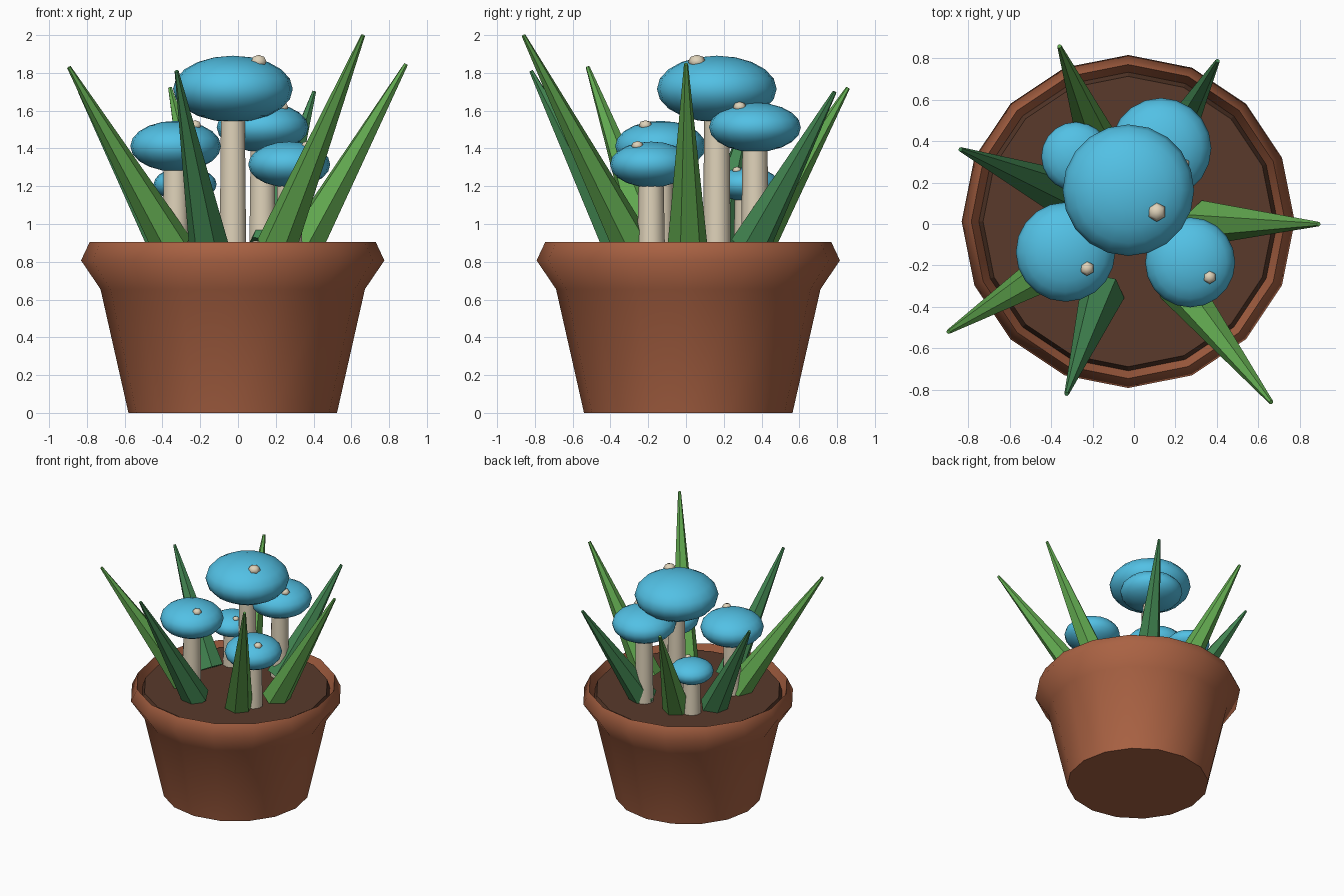
import bpy, bmesh, math
from mathutils import Vector, Matrix

cube = bpy.data.objects.get("Cube")
if cube:
    bpy.data.objects.remove(cube)


def material(name, rgb):
    m = bpy.data.materials.new(name)
    m.use_nodes = True
    m.diffuse_color = (*rgb, 1)
    bsdf = next(n for n in m.node_tree.nodes if n.type == 'BSDF_PRINCIPLED')
    bsdf.inputs["Base Color"].default_value = (*rgb, 1)
    return m


terracotta = material("terracotta", (0.40, 0.122, 0.056))
earth = material("dark earth", (0.10, 0.042, 0.024))
blue = material("cap blue", (0.085, 0.53, 0.78))
cream = material("stem cream", (0.74, 0.65, 0.49))
light_green = material("leaf green", (0.122, 0.40, 0.080))
deep_green = material("deep leaf green", (0.055, 0.24, 0.084))

CENTRE = Vector((-0.028, 0.012, 0))
SOIL_Z = 0.87


def make(name, bm, mat, angle=None):
    """Turn a bmesh into an object, smooth below the given angle."""
    bmesh.ops.recalc_face_normals(bm, faces=bm.faces[:])
    me = bpy.data.meshes.new(name)
    bm.to_mesh(me)
    bm.free()
    me.materials.append(mat)
    ob = bpy.data.objects.new(name, me)
    bpy.context.collection.objects.link(ob)
    if angle:
        bpy.ops.object.select_all(action='DESELECT')
        ob.select_set(True)
        bpy.context.view_layer.objects.active = ob
        bpy.ops.object.shade_smooth_by_angle(angle=math.radians(angle))
    return ob


def lathe(name, profile, sides, mat, angle=None):
    """Stack rings of (radius, z) around the pot centre, closing the ends."""
    bm = bmesh.new()
    rings = []
    for r, z in profile:
        turns = [2 * math.pi * i / sides for i in range(sides)]
        rings.append([bm.verts.new(CENTRE + Vector((r * math.cos(a), r * math.sin(a), z)))
                      for a in turns])
    for low, high in zip(rings, rings[1:]):
        for i in range(sides):
            j = (i + 1) % sides
            bm.faces.new((low[i], low[j], high[j], high[i]))
    bm.faces.new(rings[0])
    bm.faces.new(rings[-1])
    return make(name, bm, mat, angle)


def rod(name, start, end, r1, r2, sides, mat, twist=0, angle=None):
    """Tapered rod between two points, twisted about its axis."""
    axis = end - start
    place = (Matrix.Translation((start + end) / 2)
             @ axis.to_track_quat('Z', 'Y').to_matrix().to_4x4()
             @ Matrix.Rotation(math.radians(twist), 4, 'Z'))
    bm = bmesh.new()
    bmesh.ops.create_cone(bm, cap_ends=True, segments=sides, radius1=r1, radius2=r2,
                          depth=axis.length, matrix=place)
    return make(name, bm, mat, angle)


def ball(name, centre, width, height, segments, rings, mat, angle):
    """Flattened sphere."""
    bm = bmesh.new()
    size = Matrix.Diagonal((width, width, height, 1))
    bmesh.ops.create_uvsphere(bm, u_segments=segments, v_segments=rings, radius=1,
                              matrix=Matrix.Translation(centre) @ size)
    return make(name, bm, mat, angle)


# Pot with flared rim, and soil
lathe("pot", [(0.552, 0), (0.70, 0.655), (0.803, 0.807), (0.757, 0.905), (0.72, 0.80)],
      16, terracotta, 60)
lathe("soil", [(0.72, 0.80), (0.70, SOIL_Z)], 16, earth)

# Mushrooms: cap centre, cap radius, cap half height
mushrooms = {
    "tall": ((-0.027, 0.163, 1.715), 0.317, 0.176),
    "front_left": ((-0.33, -0.135, 1.412), 0.24, 0.134),
    "front_right": ((0.271, -0.185, 1.315), 0.217, 0.121),
    "back_right": ((0.13, 0.365, 1.512), 0.243, 0.131),
    "back_left": ((-0.28, 0.325, 1.21), 0.167, 0.091),
}
for name, (pos, r, h) in mushrooms.items():
    top = Vector(pos)
    foot = Vector((top.x, top.y, SOIL_Z - 0.03))
    rod(name + "_stem", foot, top, 0.074, 0.065, 10, cream, angle=50)
    ball(name + "_cap", top, r, h, 20, 10, blue, 60)
    spot = top + Vector((0.43 * r, -0.33 * r, 0.82 * h))
    ball(name + "_spot", spot, 0.15 * r, 0.115 * r, 6, 4, cream, 80)

# Spiky leaves leaning outward, alternating greens
tips = [(0.89, 0.0, 1.847), (0.403, 0.787, 1.70), (-0.36, 0.857, 1.72), (-0.837, 0.36, 1.70),
        (-0.895, -0.52, 1.83), (-0.325, -0.82, 1.81), (0.662, -0.86, 1.998)]
for i, tip in enumerate(tips):
    tip = Vector(tip)
    outward = tip - CENTRE
    outward.z = 0
    root = CENTRE + outward.normalized() * 0.37
    root.z = SOIL_Z + 0.005
    rod(f"leaf_{i + 1}", root, tip, 0.108, 0.011, 6,
        deep_green if i % 2 else light_green, twist=-20)
